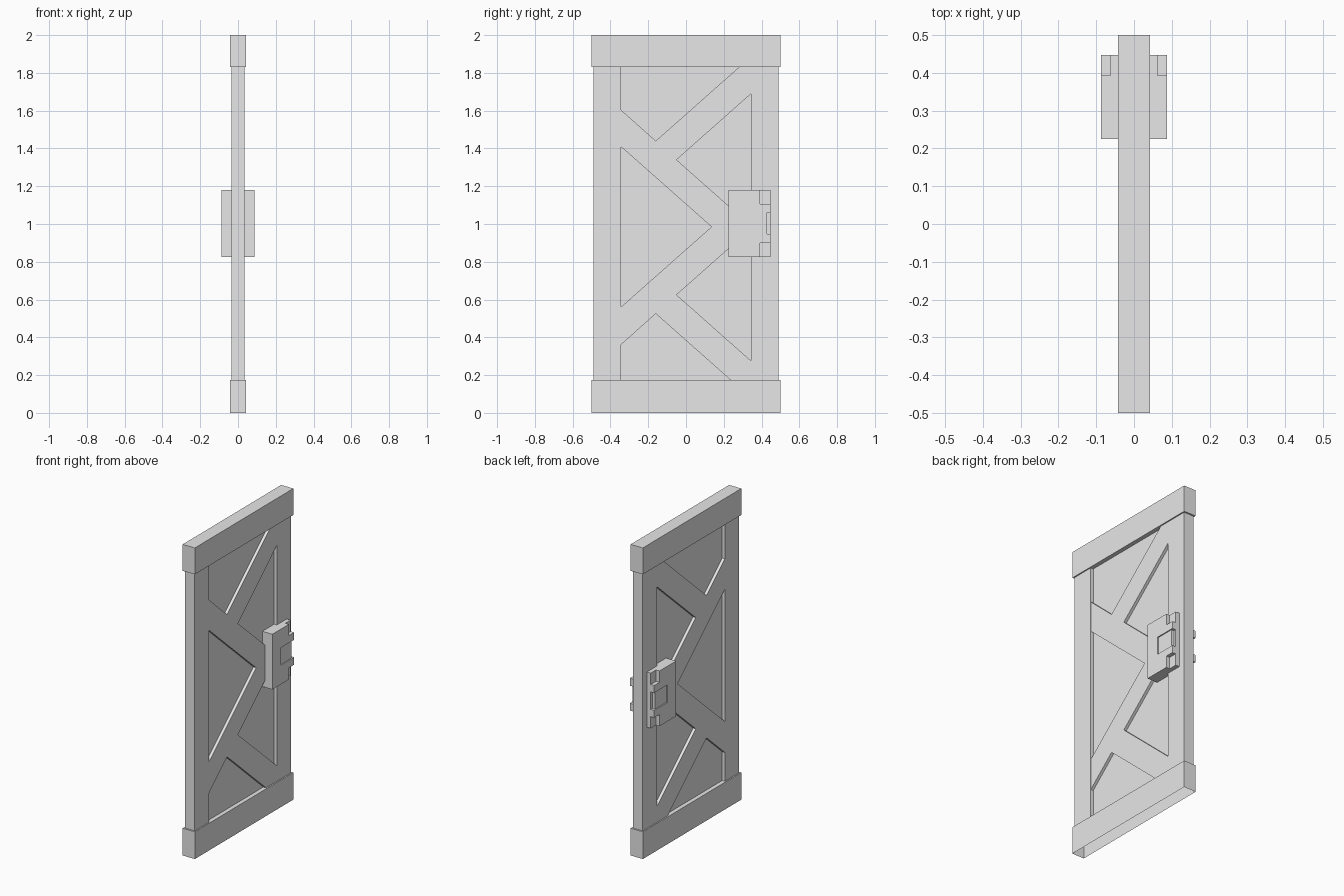
import bpy
import bmesh

old = bpy.data.objects.get("Cube")
if old:
    bpy.data.objects.remove(old, do_unlink=True)

grey = bpy.data.materials.new("plain_grey")
grey.use_nodes = True
colour = (0.8, 0.8, 0.8, 1)
grey.diffuse_color = colour
grey.node_tree.nodes["Principled BSDF"].inputs["Base Color"].default_value = colour


def slab(name, outline, x0, x1, both_sides=False, open_below=False):
    """Extrude a (y, z) outline from x0 to x1, optionally mirrored in x."""
    bm = bmesh.new()
    face = bm.faces.new([bm.verts.new((x0, y, z)) for y, z in outline])
    grown = bmesh.ops.extrude_face_region(bm, geom=[face], use_keep_orig=True)
    for v in grown["geom"]:
        if isinstance(v, bmesh.types.BMVert):
            v.co.x = x1
    bmesh.ops.recalc_face_normals(bm, faces=bm.faces)
    if open_below:
        under = [f for f in bm.faces if f.normal.z < -0.9]
        bmesh.ops.delete(bm, geom=under, context="FACES_ONLY")
    mesh = bpy.data.meshes.new(name)
    bm.to_mesh(mesh)
    bm.free()
    mesh.materials.append(grey)
    obj = bpy.data.objects.new(name, mesh)
    bpy.context.collection.objects.link(obj)
    if both_sides:
        obj.modifiers.new("other_side", "MIRROR").use_mirror_merge = False
    return obj


def rect(y0, y1, z0, z1):
    return [(y0, z0), (y1, z0), (y1, z1), (y0, z1)]


# Frame: rails across the ends, stiles between them
LOW, HIGH = 0.175, 1.83
slab("bottom_rail", rect(-0.5, 0.5, 0, LOW), -0.043, 0.043, open_below=True)
slab("top_rail", rect(-0.5, 0.5, HIGH, 2), -0.043, 0.043)
slab("front_stile", rect(-0.49, -0.345, LOW, HIGH), -0.035, 0.035)
slab("back_stile", rect(0.345, 0.49, LOW, HIGH), -0.035, 0.035)

# Recessed panel
slab("panel", rect(-0.345, 0.345, LOW, HIGH), -0.016, 0.016)

# Zigzag bracing, showing on both faces of the panel
zigzag = [(0.28, HIGH), (-0.16, 1.44), (-0.345, 1.605), (-0.345, 1.41),
          (0.135, 0.985), (-0.345, 0.56), (-0.345, 0.36), (-0.16, 0.525),
          (0.235, LOW), (0.345, LOW), (0.345, 0.275), (-0.05, 0.625),
          (0.345, 0.975), (0.345, 0.99), (-0.05, 1.34), (0.345, 1.69),
          (0.345, HIGH)]
slab("braces", zigzag, -0.0345, 0.0345)

# Lock on each face: a base, a notched cover and a sunken plate
Y0, Y1, BASE, TOP = 0.225, 0.447, 0.825, 1.18
slab("lock_base", rect(Y0, Y1, BASE, TOP), 0.01, 0.062, both_sides=True)
cover = [(Y0, BASE), (0.393, BASE), (0.393, 0.9), (Y1, 0.9), (Y1, 0.947),
         (0.313, 0.947), (0.313, 1.06), (Y1, 1.06), (Y1, 1.107),
         (0.393, 1.107), (0.393, TOP), (Y0, TOP)]
slab("lock_cover", cover, 0.062, 0.087, both_sides=True)
slab("lock_plate", rect(0.313, 0.43, 0.947, 1.06), 0.062, 0.08, both_sides=True)
